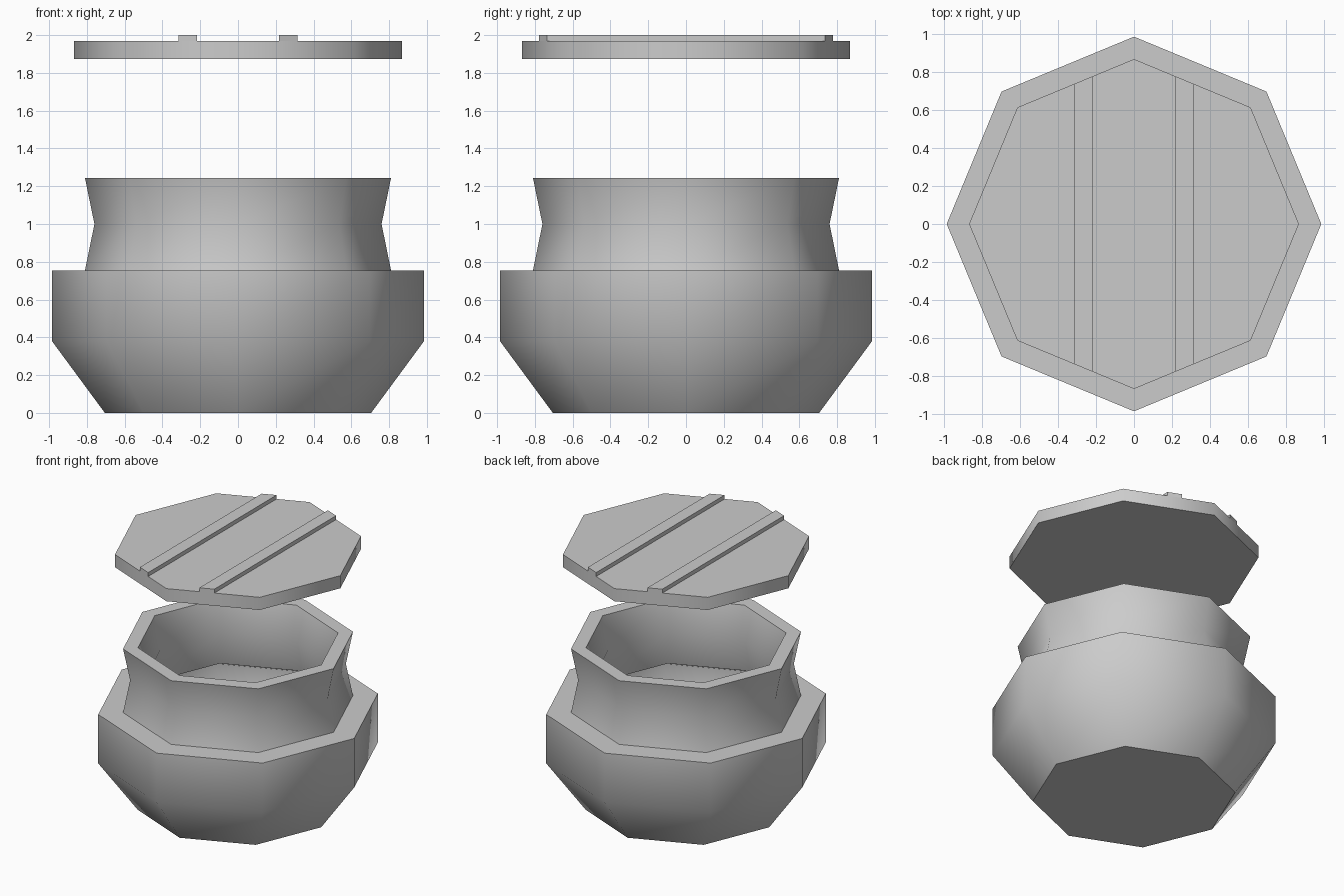
import bpy, bmesh, math

if "Cube" in bpy.data.objects:
    bpy.data.objects.remove(bpy.data.objects["Cube"])

SIDES = 8
SMOOTH = math.radians(50)


def finish(name, bm):
    bmesh.ops.recalc_face_normals(bm, faces=bm.faces)
    me = bpy.data.meshes.new(name)
    bm.to_mesh(me)
    bm.free()
    ob = bpy.data.objects.new(name, me)
    bpy.context.collection.objects.link(ob)
    bpy.ops.object.select_all(action='DESELECT')
    ob.select_set(True)
    bpy.context.view_layer.objects.active = ob
    bpy.ops.object.shade_smooth_by_angle(angle=SMOOTH)
    return ob


def lathe(name, profile):
    """Closed octagonal solid: rings from profile, capped at both ends."""
    bm = bmesh.new()
    rings = []
    for r, z in profile:
        rings.append([bm.verts.new((r * math.cos(2 * math.pi * i / SIDES),
                                    r * math.sin(2 * math.pi * i / SIDES), z))
                      for i in range(SIDES)])
    for a, b in zip(rings, rings[1:]):
        for i in range(SIDES):
            j = (i + 1) % SIDES
            bm.faces.new((a[i], a[j], b[j], b[i]))
    bm.faces.new(rings[0])
    bm.faces.new(rings[-1])
    return finish(name, bm)


def prism(name, outline, z0, z1):
    bm = bmesh.new()
    face = bm.faces.new([bm.verts.new((x, y, z0)) for x, y in outline])
    ext = bmesh.ops.extrude_face_region(bm, geom=[face], use_keep_orig=True)
    for v in ext['geom']:
        if isinstance(v, bmesh.types.BMVert):
            v.co.z = z1
    return finish(name, bm)


# Hollow pot: outside wall, shoulder, neck, lip, then the inside down to the floor
lathe("pot", [
    (0.705, 0), (0.985, 0.38), (0.985, 0.755), (0.81, 0.755),
    (0.76, 1.0), (0.81, 1.243), (0.705, 1.243), (0.655, 1.0),
    (0.72, 0.735), (0.88, 0.66), (0.88, 0.41), (0.655, 0.10),
])

# Lid hovering above the pot
LID_R = 0.867
lathe("lid", [(LID_R, 1.873), (LID_R, 1.97)])

# Two slats across the lid, trimmed to its outline
slope = math.tan(math.radians(22.5))
for side, label in ((-1, "left"), (1, "right")):
    xi, xo = 0.217, 0.315
    yi, yo = LID_R - slope * xi, LID_R - slope * xo
    prism("lid_slat_" + label,
          [(side * xi, -yi), (side * xo, -yo), (side * xo, yo), (side * xi, yi)],
          1.97, 2.0)
